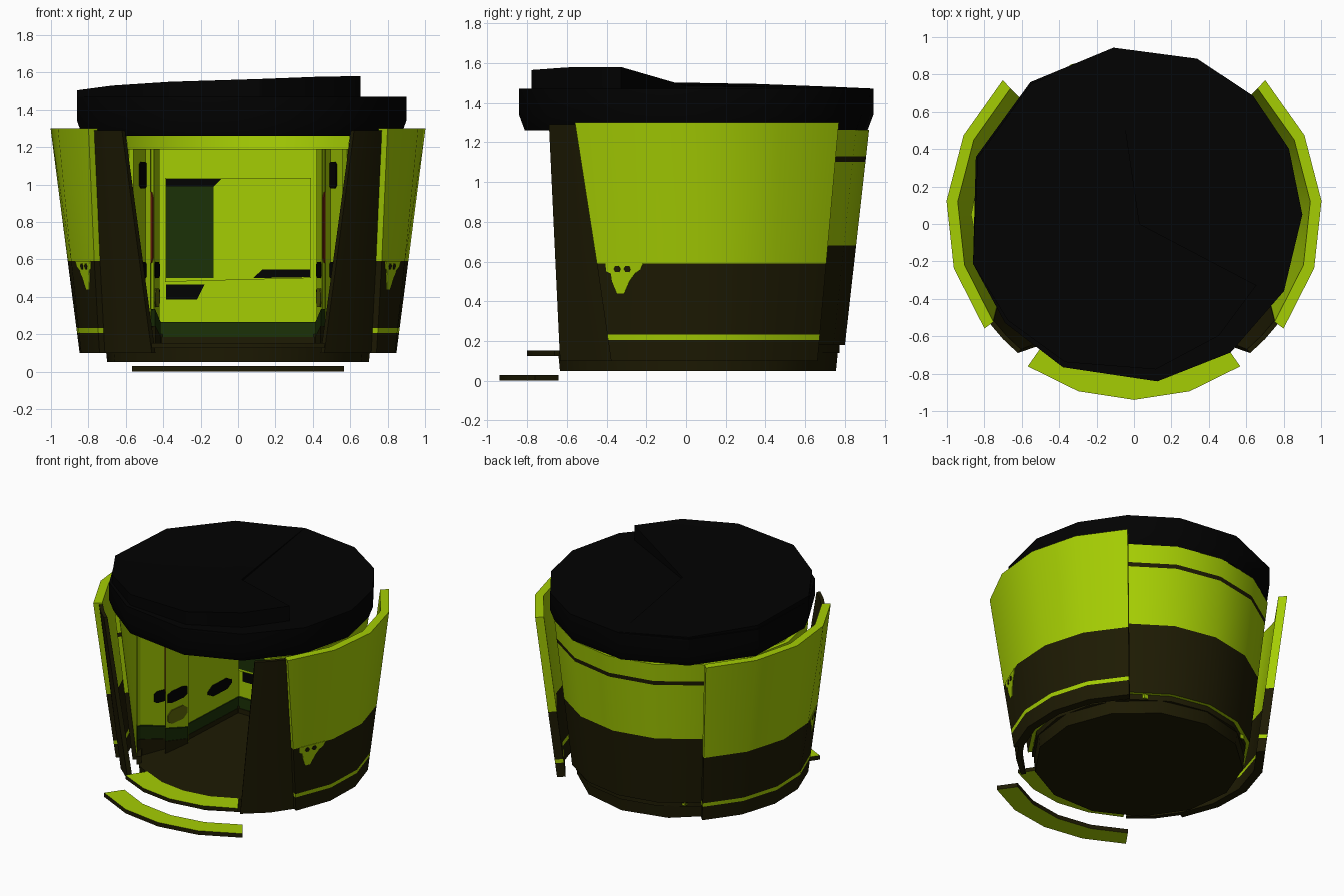
import bpy, bmesh
from math import sin, cos, radians
from mathutils import Vector

if "Cube" in bpy.data.objects:
    bpy.data.objects.remove(bpy.data.objects["Cube"])

CY = 0.05  # the round plan is centred slightly behind the origin


def material(name, rgb):
    m = bpy.data.materials.new(name)
    m.use_nodes = True
    m.diffuse_color = (*rgb, 1)
    m.node_tree.nodes["Principled BSDF"].inputs["Base Color"].default_value = (*rgb, 1)
    return m


GREEN, DARK, BLACK, FOREST, RED, OLIVE = range(6)
MATS = [material("lime_green", (0.375, 0.61, 0.001)),
        material("dark_olive", (0.0125, 0.0105, 0.001)),
        material("roof_black", (0.0005, 0.0005, 0.0005)),
        material("forest_green", (0.011, 0.031, 0.002)),
        material("rust_red", (0.16, 0.016, 0.004)),
        material("dull_olive", (0.12, 0.14, 0.003))]
PARTS = []


def finish(name, bm):
    bmesh.ops.recalc_face_normals(bm, faces=bm.faces)
    me = bpy.data.meshes.new(name)
    bm.to_mesh(me)
    bm.free()
    for m in MATS:
        me.materials.append(m)
    ob = bpy.data.objects.new(name, me)
    bpy.context.scene.collection.objects.link(ob)
    PARTS.append(ob)


def polar(a, r, z, side=1):
    return Vector((side * r * cos(radians(a)), CY + r * sin(radians(a)), z))


def arc_shell(name, rows, segs, bands, inner=None, caps=None, side=1):
    """Curved wall. Each row: z, inner radius, outer radius, start and end angle."""
    bm = bmesh.new()
    grid = [[[bm.verts.new(polar(a0 + (a1 - a0) * i / segs, r, z, side)) for i in range(segs + 1)]
             for r in (ri, ro)] for z, ri, ro, a0, a1 in rows]

    def face(mat, *vs):
        bm.faces.new(vs).material_index = mat

    for j, mat in enumerate(bands):
        lo, hi = grid[j], grid[j + 1]
        for i in range(segs):
            for k in (0, 1):
                m = inner if k == 0 and inner is not None else mat
                face(m, lo[k][i], lo[k][i + 1], hi[k][i + 1], hi[k][i])
        for i in (0, segs):
            face(mat, lo[0][i], lo[1][i], hi[1][i], hi[0][i])
    for row, mat in ((grid[0], bands[0]), (grid[-1], bands[-1])):
        for i in range(segs):
            face(mat if caps is None else caps, row[0][i], row[0][i + 1], row[1][i + 1], row[1][i])
    finish(name, bm)


def loft(name, rings, mat):
    """Closed solid through rings of points with equal counts."""
    bm = bmesh.new()
    vs = [[bm.verts.new(p) for p in ring] for ring in rings]
    n = len(vs[0])
    for a, b in zip(vs, vs[1:]):
        for i in range(n):
            bm.faces.new((a[i], a[(i + 1) % n], b[(i + 1) % n], b[i]))
    bm.faces.new(vs[0])
    bm.faces.new(vs[-1])
    for f in bm.faces:
        f.material_index = mat
    finish(name, bm)


def disc(angles, r, z):
    return [polar(a, r, z) for a in angles]


def front_plate(name, outline, y0, y1, mat):
    loft(name, [[(x, y, z) for x, z in outline] for y in (y0, y1)], mat)


# Base drum, and a roof slab with a chamfered lower rim
loft("base_drum", [disc([90 + 360 * i / 13 for i in range(13)], r, z)
                   for r, z in ((0.705, 0.05), (0.715, 0.15))], DARK)
rim = (0, 23, 45, 68, 97, 128, 160, 197, 220, 245, 278, 305, 333)
loft("roof_slab", [disc(rim, r, z) for r, z in ((0.87, 1.26), (0.9, 1.34), (0.9, 1.47))], BLACK)

# Raised roof: a spiral fan that climbs towards its step
spiral = [(97, 0.89, 1.472), (128, 0.89, 1.48), (160, 0.89, 1.495), (197, 0.9, 1.505),
          (220, 0.88, 1.53), (245, 0.87, 1.55), (278, 0.835, 1.565), (305, 0.79, 1.578),
          (330, 0.755, 1.58)]
bm = bmesh.new()
hub, hub_low = (bm.verts.new((0.03, 0, z)) for z in (1.485, 1.44))
top = [bm.verts.new(polar(a, r, z)) for a, r, z in spiral]
low = [bm.verts.new(polar(a, r, 1.44)) for a, r, z in spiral]
for i in range(len(top) - 1):
    bm.faces.new((hub, top[i], top[i + 1]))
    bm.faces.new((hub_low, low[i + 1], low[i]))
    bm.faces.new((top[i], low[i], low[i + 1], top[i + 1]))
for i in (0, -1):
    bm.faces.new((hub, hub_low, low[i], top[i]))
for f in bm.faces:
    f.material_index = BLACK
finish("roof_spiral", bm)


# Main wall, open at the front, on a dark footing
def wall_row(z):
    r = 0.75 + 0.12 * (z - 0.18) / 1.07
    return z, r - 0.03, r, -45, 225


arc_shell("back_wall", [wall_row(z) for z in (0.18, 0.68, 1.10, 1.13, 1.262)], 12,
          [DARK, GREEN, DARK, GREEN], inner=GREEN, caps=GREEN)
arc_shell("wall_footing", [(z, 0.69, 0.722, -45, 225) for z in (0.14, 0.2)], 12, [DARK])


# Outer side panels, leaning outwards
def panel_row(z):
    t = (z - 0.10) / 1.2
    r = 0.855 + 0.15 * t
    return z, r - 0.06, r, -30 - 7.3 * t, 45.7


def on_panel(a, z, side, lift):
    """Point just above the flat front facet of a side panel."""
    _, _, r, a0, a1 = panel_row(z)
    half = (a1 - a0) / 8
    flat = r * cos(radians(half)) / cos(radians(a - a0 - half))
    return polar(a, flat + lift, z, side)


def panel_plate(name, outline, side, lift, mat):
    loft(name, [[on_panel(a, z, side, d) for a, z in outline] for d in (-0.002, lift)], mat)


splash = [(-30, 0.592), (-17, 0.592), (-18, 0.56), (-20, 0.54), (-22, 0.50),
          (-24, 0.44), (-26.5, 0.44), (-28, 0.50), (-28.3, 0.54), (-29.8, 0.55)]
for side, label in ((1, "left"), (-1, "right")):
    arc_shell(label + "_panel", [panel_row(z) for z in (0.10, 0.205, 0.232, 0.59, 1.30)], 4,
              [DARK, GREEN, DARK, GREEN], side=side)
    panel_plate(label + "_splash", splash, side, 0.004, GREEN)
    for n, a in enumerate((-26, -22.5)):
        dot = [(a + 1.2 * cos(radians(t)), 0.562 + 0.018 * sin(radians(t))) for t in range(0, 360, 60)]
        panel_plate(f"{label}_splash_dot_{n}", dot, side, 0.007, DARK)

    # Dark door pillars
    arc_shell(label + "_pillar", [(0.10, 0.79, 0.825, -56, -28), (1.29, 0.94, 0.966, -50, -37)],
              2, [DARK], side=side)

# Curved steps: green treads with dark rims
for name, z0, z1, ri, ro, spread in (("lower_step", 0, 0.03, 0.845, 0.99, 35),
                                     ("upper_step", 0.125, 0.152, 0.69, 0.85, 33)):
    arc_shell(name, [(z, ri, ro, -90 - spread, -90 + spread) for z in (z0, z1)], 4, [DARK], caps=GREEN)

# Inner room: side walls end in ridged columns near the door
half_plan = [(0.42, 0.61), (0.45, 0.06), (0.42, 0.02), (0.45, -0.21), (0.49, -0.13),
             (0.57, -0.33), (0.56, -0.38)]
plan = [(-x, y) for x, y in reversed(half_plan)] + half_plan


def lining(name, height, inset, mat):
    bm = bmesh.new()
    cols = []
    for x, y in plan:
        k, z1 = 1 - inset, height(y)
        cols.append([bm.verts.new(p) for p in ((x * k, y - inset, 0.15), (x * k, y - inset, z1),
                                               (x * 1.04, y + 0.02, z1), (x * 1.04, y + 0.02, 0.15))])
    for a, b in zip(cols, cols[1:]):
        for i in range(4):
            bm.faces.new((a[i], a[(i + 1) % 4], b[(i + 1) % 4], b[i]))
    bm.faces.new(cols[0])
    bm.faces.new(cols[-1])
    for f in bm.faces:
        f.material_index = mat
    finish(name, bm)


lining("room_lining", lambda y: 1.19, 0, GREEN)
lining("room_skirting", lambda y: 0.265 + 0.3 * max(0, 0.02 - y), 0.015, FOREST)
lining("room_foot", lambda y: 0.185 + 0.25 * max(0, 0.02 - y), 0.02, DARK)


def facet_plate(name, side, facet, t0, t1, z0, z1, lift, mat, c=0.015):
    """Thin plate with clipped corners on one facet of the room."""
    a, b = (Vector((*half_plan[i], 0)) for i in (facet, facet + 1))
    inward = Vector(((b - a).y, (a - b).x, 0)).normalized()
    w = (t1 - t0) * 0.2
    outline = [(t0 + w, z0), (t1 - w, z0), (t1, z0 + c), (t1, z1 - c),
               (t1 - w, z1), (t0 + w, z1), (t0, z1 - c), (t0, z0 + c)]
    rings = [[a.lerp(b, t) + inward * d + Vector((0, 0, z)) for t, z in outline] for d in (0, lift)]
    loft(name, [[(side * p.x, p.y, p.z) for p in ring] for ring in rings], mat)


for side, label in ((1, "left"), (-1, "right")):
    facet_plate(label + "_column_slot_top", side, 4, 0.02, 0.5, 0.98, 1.12, 0.006, BLACK)
    facet_plate(label + "_column_slot_bottom", side, 4, 0.02, 0.5, 0.50, 0.585, 0.006, BLACK)
    facet_plate(label + "_column_pad", side, 3, 0.05, 0.95, 0.58, 0.96, 0.006, RED, 0.03)
    facet_plate(label + "_column_vent", side, 2, 0.08, 0.92, 0.50, 0.585, 0.006, BLACK)
    facet_plate(label + "_column_grip", side, 2, 0.08, 0.92, 0.345, 0.445, 0.006, OLIVE, 0.03)
    facet_plate(label + "_side_vent", side, 0, 0.15, 0.62, 0.37, 0.45, 0.008, BLACK, 0.03)

# Display on the back of the room, with slanted trims
front_plate("display", [(-0.39, 0.48), (0.39, 0.5), (0.39, 1.035), (-0.39, 1.035)], 0.56, 0.62, GREEN)
front_plate("display_side", [(-0.385, 0.5), (-0.13, 0.5), (-0.13, 0.99), (-0.385, 0.99)],
            0.553, 0.561, FOREST)
front_plate("display_top_trim", [(-0.385, 0.99), (-0.13, 0.99), (-0.09, 1.03), (-0.385, 1.03)],
            0.552, 0.561, BLACK)
front_plate("display_bottom_trim", [(0.08, 0.5), (0.385, 0.505), (0.385, 0.545), (0.13, 0.545)],
            0.552, 0.561, BLACK)
front_plate("wall_vent", [(-0.385, 0.385), (-0.22, 0.385), (-0.18, 0.465), (-0.385, 0.465)],
            0.603, 0.612, BLACK)

# Smooth the curved walls, keep their edges sharp
for ob in bpy.context.scene.objects:
    ob.select_set(ob in PARTS)
bpy.context.view_layer.objects.active = PARTS[0]
bpy.ops.object.shade_smooth_by_angle(angle=radians(30))
